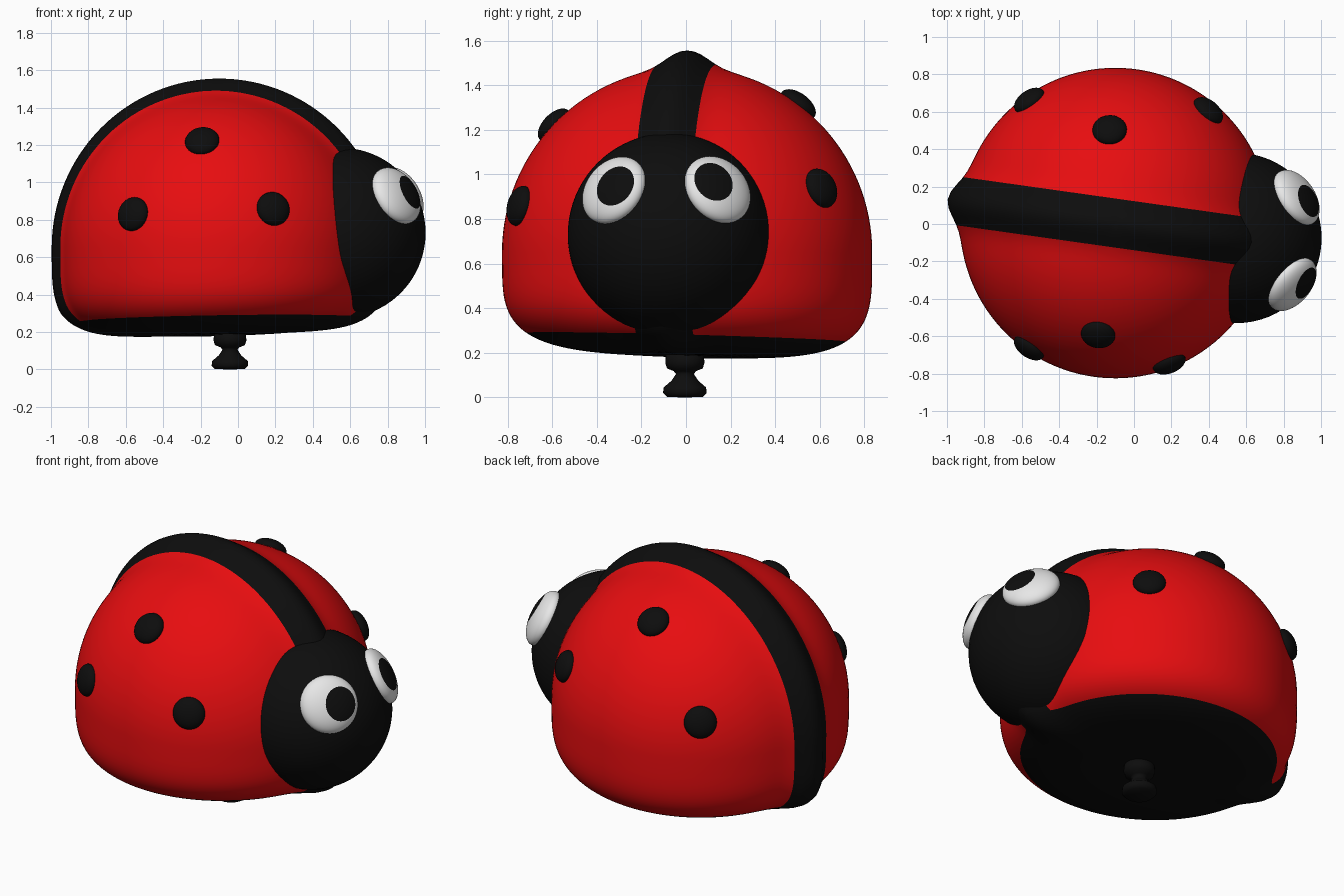
import bpy, bmesh, math
from mathutils import Vector, Matrix

if "Cube" in bpy.data.objects:
    bpy.data.objects.remove(bpy.data.objects["Cube"])


def material(name, rgb):
    m = bpy.data.materials.new(name)
    m.diffuse_color = (*rgb, 1)
    m.use_nodes = True
    m.node_tree.nodes["Principled BSDF"].inputs["Base Color"].default_value = m.diffuse_color
    return m


RED = material("red", (0.80, 0.004, 0.005))
BLACK = material("black", (0.004, 0.004, 0.004))
WHITE = material("white", (0.80, 0.80, 0.80))

CENTRE = Vector((-0.1, 0.005, 0.65))   # middle of the shell
R = 0.83                               # shell radius
HEAD = Vector((0.548, -0.075, 0.73))
HEAD_R = 0.455


def finish(bm, name, mats, matrix=Matrix()):
    bm.transform(matrix)
    bmesh.ops.recalc_face_normals(bm, faces=bm.faces)
    me = bpy.data.meshes.new(name)
    bm.to_mesh(me)
    bm.free()
    for m in mats:
        me.materials.append(m)
    me.shade_smooth()
    ob = bpy.data.objects.new(name, me)
    bpy.context.collection.objects.link(ob)
    return ob


def sphere(u, v):
    bm = bmesh.new()
    bmesh.ops.create_uvsphere(bm, u_segments=u, v_segments=v, radius=1)
    return bm


def facing(d):
    return Vector(d).to_track_quat('Z', 'Y').to_matrix().to_4x4()


# Shell: round dome, flattened underside, raised ridge along the middle
bm = sphere(128, 64)
for vert in bm.verts:
    n = vert.co.copy()
    if n.z >= -1e-5:
        p = n * R
        fade = 1.0
    else:
        h = math.hypot(n.x, n.y)
        depth = abs(n.z) ** 0.5
        k = R * h ** 0.5 / max(h, 1e-6)
        p = Vector((n.x * k, n.y * k, -0.465 * depth))
        p.z += depth * (0.03 * p.x - 0.025 * p.y)
        fade = min(1.0, h * 1.1) ** 2
    ridge = 0.075 * math.exp(-(p.y / 0.11) ** 2) * fade
    vert.co = p + n * ridge
floor_at, floor_n = Vector((0, 0, -0.38)), Vector((-0.02, 0.025, 1)).normalized()
for at, nrm in ((Vector((0, 0.13, 0)), Vector((0, 1, 0))),
                (Vector((0, -0.13, 0)), Vector((0, 1, 0))),
                (floor_at, floor_n)):
    bmesh.ops.bisect_plane(bm, geom=bm.verts[:] + bm.edges[:] + bm.faces[:],
                           dist=1e-5, plane_co=at, plane_no=nrm)
for f in bm.faces:
    c = f.calc_center_median()
    f.material_index = int(abs(c.y) < 0.13 or (c - floor_at).dot(floor_n) < 0)
finish(bm, "shell", [RED, BLACK],
       Matrix.Translation(CENTRE) @ Matrix.Rotation(math.radians(-8), 4, 'Z'))

# Head
finish(sphere(64, 40), "head", [BLACK],
       Matrix.Translation(HEAD) @ Matrix.Diagonal((HEAD_R, HEAD_R, HEAD_R, 1)))

# Eyes: flattened balls, the pupil is the cap around a direction leaning forward
for side, d, look in (("right", (0.30, -0.25, 0.20), (0.36, -0.22, 0.205)),
                      ("left", (0.31, 0.21, 0.195), (0.37, 0.165, 0.225))):
    d = Vector(d).normalized()
    lean = Vector(look).normalized() - d
    pupil = (d + lean.normalized() * 0.42).normalized()
    turn = facing(d)
    bm = sphere(48, 40)
    for f in bm.faces:
        f.material_index = int(f.calc_center_median().z > math.cos(math.radians(36)))
    bm.transform(turn.inverted() @ facing(pupil))
    finish(bm, side + "_eye", [WHITE, BLACK],
           Matrix.Translation(HEAD + d * (HEAD_R - 0.02)) @ turn
           @ Matrix.Diagonal((0.165, 0.165, 0.075, 1)))

# Spots: shallow buttons on the shell
spots = [(-0.19, -0.58, 1.21), (-0.56, -0.66, 0.83), (0.19, -0.75, 0.86),
         (-0.13, 0.50, 1.31), (-0.56, 0.66, 0.87), (0.40, 0.61, 0.94)]
for i, s in enumerate(spots):
    d = (Vector(s) - CENTRE).normalized()
    finish(sphere(32, 20), f"spot_{i + 1}", [BLACK],
           Matrix.Translation(CENTRE + d * R) @ facing(d)
           @ Matrix.Diagonal((0.092, 0.092, 0.05, 1)))

# Stem: turned knob with a flared foot below the shell
profile = [(0, 0), (0.08, 0.002), (0.098, 0.02), (0.095, 0.045), (0.06, 0.075),
           (0.04, 0.105), (0.05, 0.118), (0.08, 0.13), (0.088, 0.155),
           (0.085, 0.19), (0, 0.24)]
bm = bmesh.new()
vs = [bm.verts.new((r, 0, z)) for r, z in profile]
es = [bm.edges.new(pair) for pair in zip(vs, vs[1:])]
bmesh.ops.spin(bm, geom=vs + es, cent=(0, 0, 0), axis=(0, 0, 1),
               angle=math.tau, steps=32)
bmesh.ops.remove_doubles(bm, verts=bm.verts, dist=1e-5)
finish(bm, "stem", [BLACK], Matrix.Translation((-0.043, -0.005, 0)))
